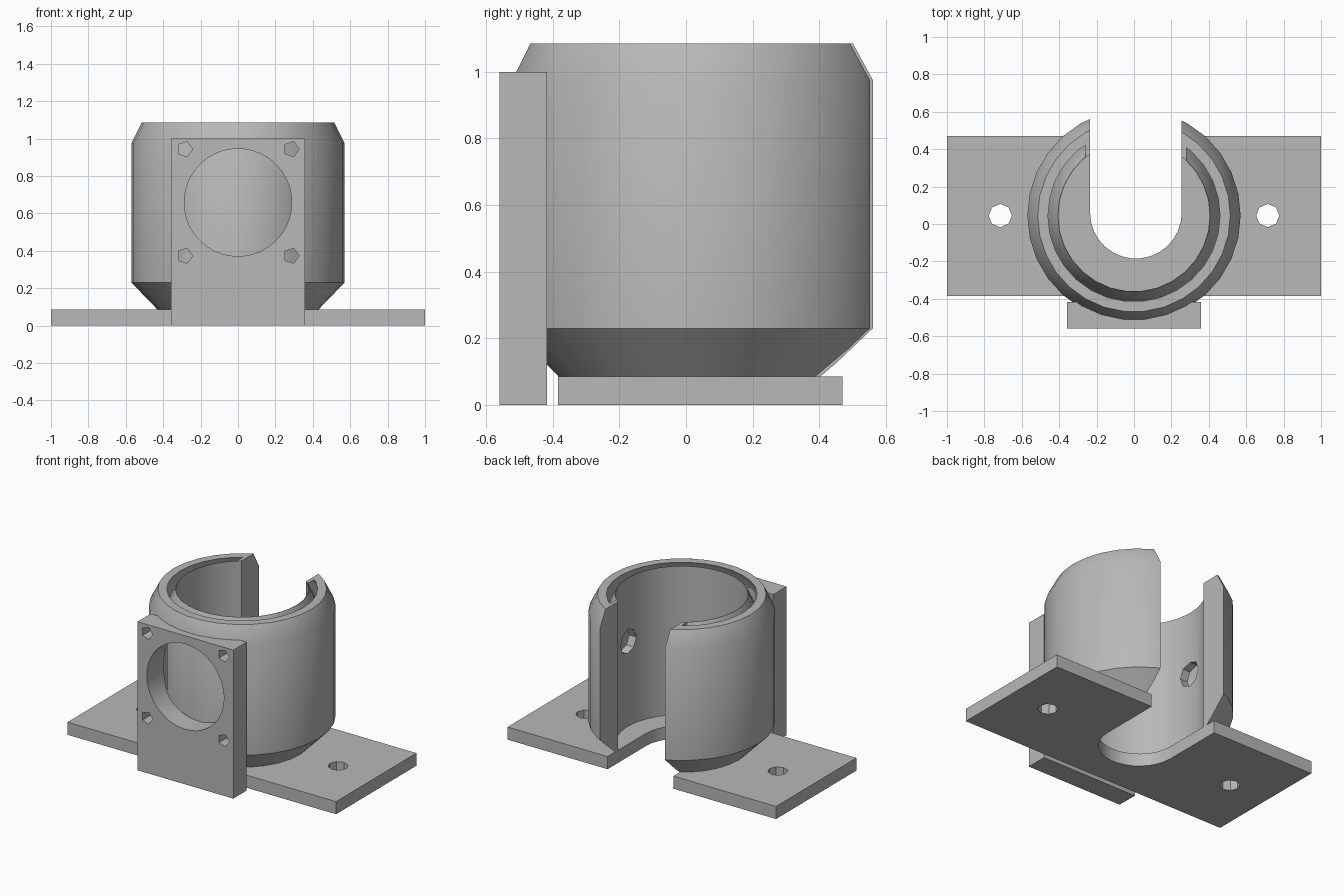
import bpy, bmesh, math
from mathutils import Matrix, Vector

if "Cube" in bpy.data.objects:
    bpy.data.objects.remove(bpy.data.objects["Cube"], do_unlink=True)

grey = bpy.data.materials.new("plain_grey")
grey.use_nodes = True
colour = (0.48, 0.48, 0.48, 1)
grey.diffuse_color = colour
grey.node_tree.nodes["Principled BSDF"].inputs["Base Color"].default_value = colour

CY = 0.045       # y of the cup axis
FAN_Z = 0.658    # height of the fan opening
SEGS = 30


def finish(name, bm):
    bmesh.ops.recalc_face_normals(bm, faces=bm.faces)
    mesh = bpy.data.meshes.new(name)
    bm.to_mesh(mesh)
    bm.free()
    mesh.materials.append(grey)
    obj = bpy.data.objects.new(name, mesh)
    bpy.context.collection.objects.link(obj)
    return obj


def box(name, lo, hi):
    lo, hi = Vector(lo), Vector(hi)
    bm = bmesh.new()
    bmesh.ops.create_cube(bm, size=1, matrix=Matrix.Translation((lo + hi) / 2)
                          @ Matrix.Diagonal((*(hi - lo), 1)))
    return finish(name, bm)


def rod(name, centre, r, length, axis="Z", segs=SEGS):
    """Prism along an axis, with its first corner on local +x."""
    turn = {"Z": Matrix(), "Y": Matrix.Rotation(math.pi / 2, 4, "X"),
            "X": Matrix.Rotation(math.pi / 2, 4, "Y")}[axis]
    bm = bmesh.new()
    ring = [bm.verts.new((r * math.cos(2 * math.pi * i / segs),
                          r * math.sin(2 * math.pi * i / segs), -length / 2))
            for i in range(segs)]
    face = bm.faces.new(ring)
    new = bmesh.ops.extrude_face_region(bm, geom=[face])["geom"]
    bmesh.ops.translate(bm, vec=(0, 0, length),
                        verts=[v for v in new if isinstance(v, bmesh.types.BMVert)])
    bm.transform(Matrix.Translation(centre) @ turn)
    return finish(name, bm)


def revolve(name, profile):
    """Closed (radius, height) profile turned about the cup axis."""
    bm = bmesh.new()
    rings = []
    for i in range(SEGS):
        a = 2 * math.pi * i / SEGS
        rings.append([bm.verts.new((r * math.cos(a), CY + r * math.sin(a), z))
                      for r, z in profile])
    n = len(profile)
    for i in range(SEGS):
        a, b = rings[i], rings[(i + 1) % SEGS]
        for j in range(n):
            k = (j + 1) % n
            bm.faces.new((a[j], b[j], b[k], a[k]))
    return finish(name, bm)


def cut(target, *cutters):
    """Subtract the cutters and bake the result into the mesh."""
    for c in cutters:
        c.hide_render = True
        mod = target.modifiers.new("cut", "BOOLEAN")
        mod.operation, mod.solver, mod.object = "DIFFERENCE", "EXACT", c
    bpy.context.view_layer.update()
    graph = bpy.context.evaluated_depsgraph_get()
    mesh = bpy.data.meshes.new_from_object(target.evaluated_get(graph))
    target.modifiers.clear()
    target.data = mesh


# Main parts
base = box("base_plate", (-1, -0.385, 0), (1, 0.47, 0.085))
plate = box("fan_plate", (-0.357, -0.56, 0), (0.357, -0.418, 1.0))
cup = revolve("double_wall_cup", [(0.405, 0.085), (0.43, 0.085), (0.57, 0.23),
                                  (0.57, 0.975), (0.515, 1.085), (0.405, 1.085)])

# Air gap between the walls, open at the top and closed beside the slot
cavity = revolve("cavity_cutter", [(0.46, 0.17), (0.515, 0.23), (0.515, 0.975),
                                   (0.455, 1.095), (0.403, 1.095), (0.46, 0.975)])
keep = box("slot_wall_cutter", (-0.26, 0, 0), (0.28, 1, 1.3))
cut(cavity, keep)

# Rear slot with a round end
slot = box("slot_cutter", (-0.235, 0.06, -0.1), (0.255, 1, 1.3))
slot_end = rod("slot_end_cutter", (0.01, 0.06, 0.5), 0.245, 1.6)

# Fan opening reaches the inner wall but leaves it whole
fan = rod("fan_cutter", (0, -0.5, FAN_Z), 0.287, 0.44, "Y", 60)
core = rod("core_cutter", (0, CY, 0.6), 0.462, 2)
cut(fan, core)

# Outlets through the inner wall on both sides
outlet = rod("outlet_cutter", (0, CY, FAN_Z), 0.083, 0.96, "X", 8)

cut(cup, cavity, fan, outlet, slot)

# Base mounting holes
mounts = [rod("mount_cutter", (s * 0.715, CY, 0), 0.062, 0.5, segs=8) for s in (-1, 1)]
cut(base, slot, slot_end, *mounts)

# Fan screw holes
screws = [rod("screw_cutter", (sx * 0.285, -0.5, FAN_Z + sz * 0.285), 0.042, 0.4, "Y", 5)
          for sx in (-1, 1) for sz in (-1, 1)]
cut(plate, fan, *screws)

for c in [cavity, keep, slot, slot_end, fan, core, outlet, *mounts, *screws]:
    bpy.data.objects.remove(c, do_unlink=True)

# Smooth the round walls, keep the edges crisp
bpy.ops.object.select_all(action="DESELECT")
for obj in (base, plate, cup):
    obj.select_set(True)
bpy.context.view_layer.objects.active = cup
bpy.ops.object.shade_smooth_by_angle(angle=math.radians(30))
